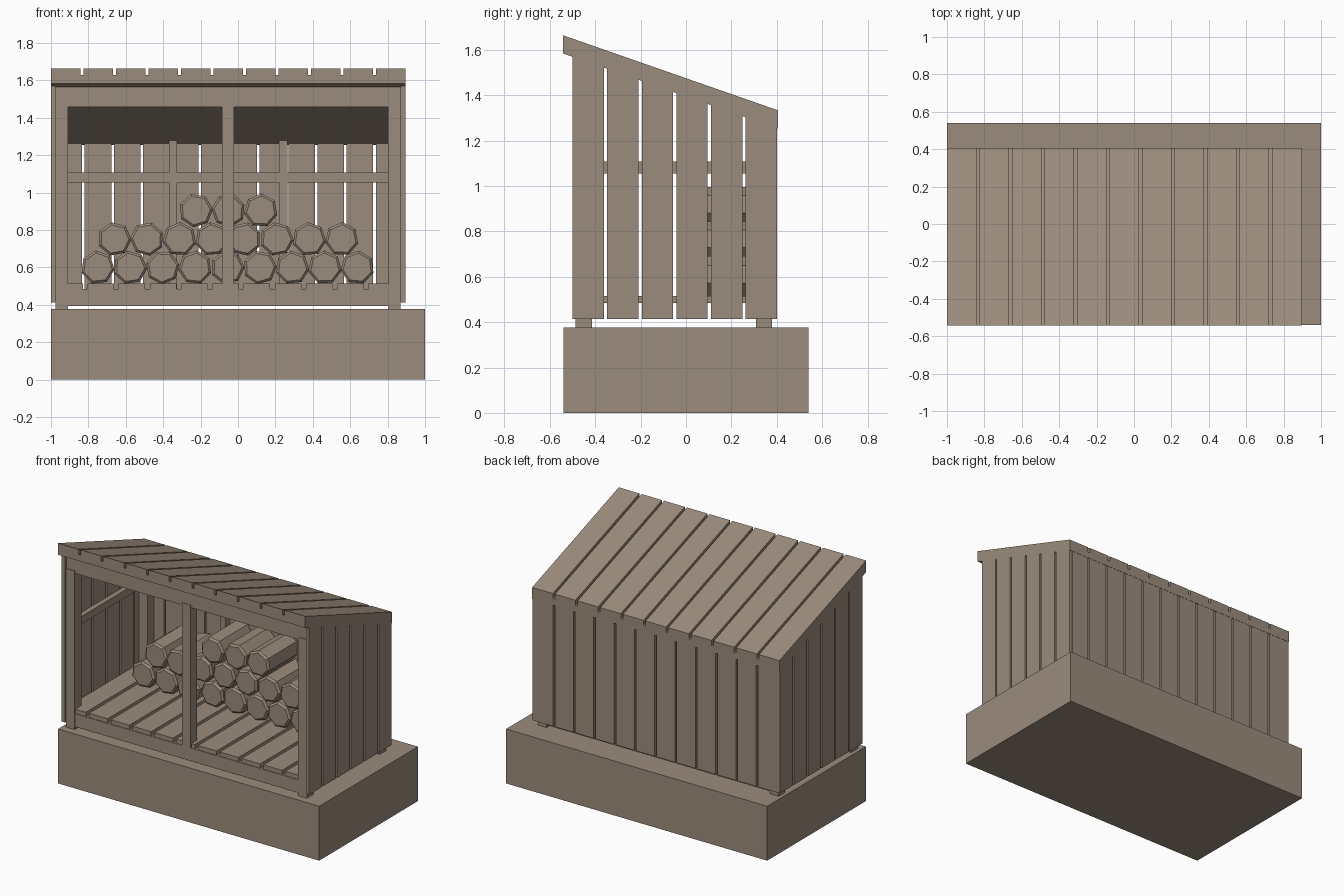
import bpy, bmesh, math, random
from mathutils import Matrix

random.seed(4)
cube = bpy.data.objects.get("Cube")
if cube:
    bpy.data.objects.remove(cube)

wood = bpy.data.materials.new("weathered_wood")
wood.use_nodes = True
COLOUR = (0.33, 0.26, 0.2, 1)
wood.diffuse_color = COLOUR
wood.node_tree.nodes["Principled BSDF"].inputs["Base Color"].default_value = COLOUR


def add_object(name, bm):
    bmesh.ops.recalc_face_normals(bm, faces=bm.faces)
    mesh = bpy.data.meshes.new(name)
    bm.to_mesh(mesh)
    bm.free()
    mesh.materials.append(wood)
    obj = bpy.data.objects.new(name, mesh)
    bpy.context.collection.objects.link(obj)
    return obj


def prism(name, x0, x1, profile):
    """Extrude a (y, z) profile from x0 to x1."""
    bm = bmesh.new()
    face = bm.faces.new([bm.verts.new((x0, y, z)) for y, z in profile])
    new = bmesh.ops.extrude_face_region(bm, geom=[face])["geom"]
    bmesh.ops.translate(bm, vec=(x1 - x0, 0, 0),
                        verts=[v for v in new if isinstance(v, bmesh.types.BMVert)])
    return add_object(name, bm)


def box(name, x0, x1, y0, y1, z0, z1):
    return prism(name, x0, x1, [(y0, z0), (y1, z0), (y1, z1), (y0, z1)])


def roof_z(y, drop=0.0):
    """Height of the sloping roof top, less a drop."""
    return 1.475 - 0.349 * y - drop


def roof_layer(name, x0, x1, top, bottom):
    y0, y1 = -0.543, 0.405
    return prism(name, x0, x1, [(y0, roof_z(y0, bottom)), (y1, roof_z(y1, bottom)),
                                (y1, roof_z(y1, top)), (y0, roof_z(y0, top))])


def sloped_board(name, x0, x1, y0, y1, z0):
    return prism(name, x0, x1, [(y0, z0), (y1, z0), (y1, roof_z(y1, 0.079)),
                                (y0, roof_z(y0, 0.079))])


LEFT, RIGHT, THICK = 0.895, -1.0, 0.025
IN_L, IN_R = LEFT - THICK, RIGHT + THICK

# Plinth
box("plinth", -1, 1, -0.54, 0.54, 0, 0.377)

# Roof sheet and planks
roof_layer("roof_sheet", RIGHT, LEFT, 0.036, 0.08)
for i in range(11):
    x = RIGHT + i * 0.1737
    roof_layer("roof_plank", x, x + 0.158, 0, 0.036)

# Side wall boards, both sides
for x0, x1 in ((RIGHT, IN_R), (IN_L, LEFT)):
    for i in range(6):
        y = -0.5 + i * 0.1525
        sloped_board("side_board", x0, x1, y, y + 0.138, 0.413)

# Back wall boards
for i in range(12):
    x = IN_R + i * 0.1556
    sloped_board("back_board", x, min(x + 0.142, IN_L), 0.378, 0.402, 0.413)

# Corner posts and side rails
for x0, x1, r0, r1 in ((IN_R, -0.91, IN_R, -0.94), (0.803, IN_L, 0.835, IN_L)):
    box("front_post", x0, x1, -0.488, -0.415, 0.377, 1.475)
    sloped_board("back_post", x0, x1, 0.308, 0.378, 0.377)
    box("side_rail", r0, r1, -0.415, 0.308, 1.055, 1.107)

# Front frame
box("front_middle_post", -0.086, -0.022, -0.488, -0.415, 0.485, 1.475)
box("front_beam", IN_R, IN_L, -0.484, -0.44, 1.457, 1.572)
box("front_sill", -0.91, 0.803, -0.484, -0.42, 0.395, 0.485)

# Back frame
box("back_sill", -0.91, 0.803, 0.315, 0.378, 0.395, 0.485)
box("back_rail", -0.91, 0.803, 0.335, 0.378, 1.055, 1.107)
for x in (-0.348, 0.242):
    sloped_board("back_stud", x - 0.022, x + 0.022, 0.33, 0.378, 0.485)

# Floor slats
for i in range(11):
    x = IN_R + 0.003 + i * 0.167
    box("floor_slat", x, min(x + 0.142, IN_L), -0.48, 0.378, 0.485, 0.515)


# Stacked seven-sided logs with chamfered ends
def log(x, z):
    length = 0.335
    bm = bmesh.new()
    bmesh.ops.create_cone(bm, cap_ends=True, segments=7, radius1=0.091,
                          radius2=0.091, depth=length)
    ends = [e for e in bm.edges if abs(e.verts[0].co.z - e.verts[1].co.z) < 0.01]
    bmesh.ops.bevel(bm, geom=ends, offset=0.012, segments=1, affect='EDGES')
    turn = (Matrix.Translation((x, 0.2 + random.uniform(-0.01, 0.01), z))
            @ Matrix.Rotation(math.pi / 2, 4, 'X')
            @ Matrix.Rotation(random.uniform(0, 1), 4, 'Z'))
    bmesh.ops.transform(bm, matrix=turn, verts=bm.verts)
    add_object("log", bm)


for count, first, z in ((9, -0.75, 0.6), (8, -0.66, 0.752), (3, -0.225, 0.905)):
    for i in range(count):
        log(first + i * 0.1735, z)
